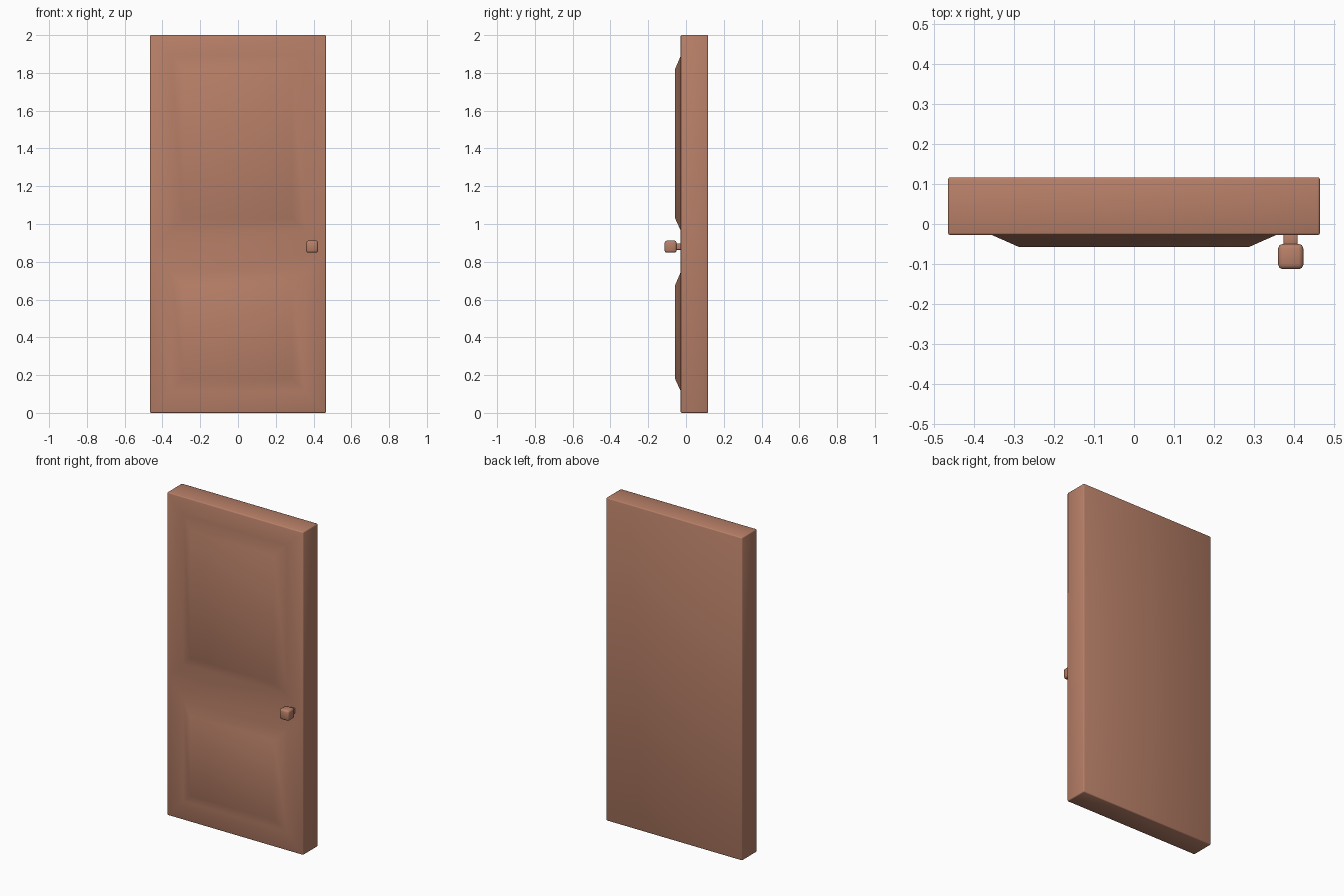
import bpy, bmesh
from mathutils import Vector

if "Cube" in bpy.data.objects:
    bpy.data.objects.remove(bpy.data.objects["Cube"], do_unlink=True)

# One warm wood colour for everything
wood = bpy.data.materials.new("warm_brown_wood")
color = (0.48, 0.215, 0.138, 1)
wood.diffuse_color = color
wood.use_nodes = True
wood.node_tree.nodes["Principled BSDF"].inputs["Base Color"].default_value = color


def box(lo, hi, bevel, segments):
    """Bevelled box between two corners, as a bmesh."""
    bm = bmesh.new()
    bmesh.ops.create_cube(bm, size=1)
    lo, hi = Vector(lo), Vector(hi)
    bmesh.ops.scale(bm, vec=hi - lo, verts=bm.verts)
    bmesh.ops.translate(bm, vec=(lo + hi) / 2, verts=bm.verts)
    if bevel:
        bmesh.ops.bevel(bm, geom=bm.edges[:], offset=bevel, segments=segments,
                        profile=0.5, affect='EDGES')
    return bm


def finish(bm, name):
    bmesh.ops.recalc_face_normals(bm, faces=bm.faces)
    mesh = bpy.data.meshes.new(name)
    bm.to_mesh(mesh)
    bm.free()
    mesh.materials.append(wood)
    mesh.shade_smooth()
    obj = bpy.data.objects.new(name, mesh)
    bpy.context.collection.objects.link(obj)
    return obj


def ring(bm, face, half_x, z_lo, z_hi, y):
    """Inset a face and snap the new inner face to a rectangle."""
    bmesh.ops.inset_individual(bm, faces=[face], thickness=0.02)
    mid = face.calc_center_median().z
    for v in face.verts:
        v.co = (half_x if v.co.x > 0 else -half_x, y,
                z_hi if v.co.z > mid else z_lo)


# Door slab, with its front split into an upper and a lower field
front_y = -0.028
door = box((-0.466, front_y, 0), (0.466, 0.117, 2), 0.006, 2)
door.normal_update()
front = min(door.faces, key=lambda f: f.calc_center_median().y)
bmesh.ops.bisect_plane(door, geom=[front, *front.edges, *front.verts],
                       plane_co=(0, 0, 0.855), plane_no=(0, 0, 1))
fields = [f for f in door.faces
          if all(abs(v.co.y - front_y) < 1e-4 for v in f.verts)]
fields.sort(key=lambda f: f.calc_center_median().z)

# Raised panels with sloping borders
for face, (z_lo, z_hi) in zip(fields, [(0.115, 0.745), (0.965, 1.89)]):
    ring(door, face, 0.355, z_lo, z_hi, front_y)
    ring(door, face, 0.287, z_lo + 0.066, z_hi - 0.07, -0.058)
finish(door, "door_slab")

# Knob on a short stem
finish(box((0.361, -0.113, 0.848), (0.424, -0.05, 0.912), 0.011, 2), "door_knob")
stem = box((0.375, -0.055, 0.863), (0.41, -0.02, 0.897), 0.004, 2)
finish(stem, "knob_stem")
